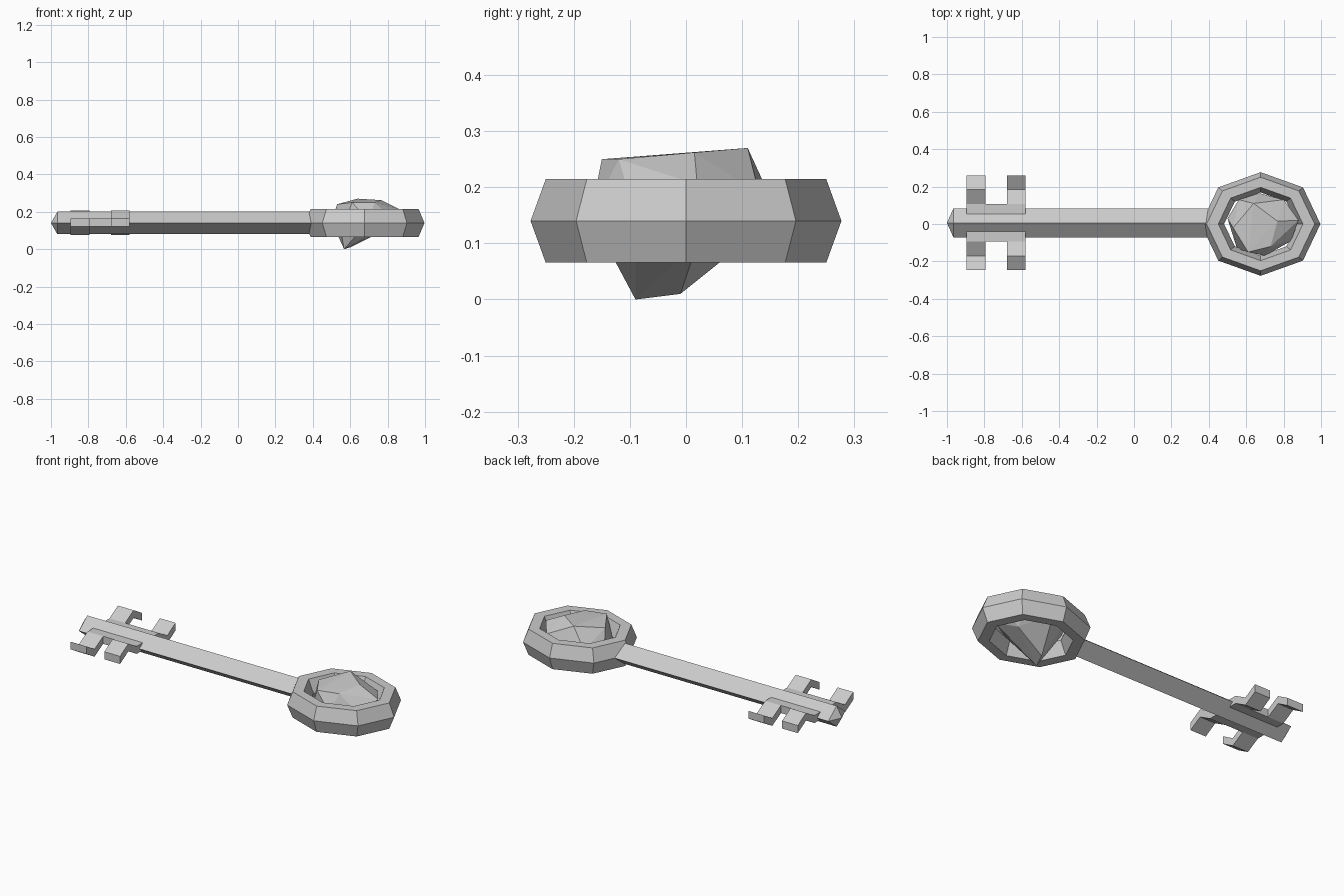
import bpy, bmesh
from math import sin, cos, pi

cube = bpy.data.objects.get("Cube")
if cube:
    bpy.data.objects.remove(cube)

GREY = (0.6, 0.6, 0.6, 1)
metal = bpy.data.materials.new("light_grey")
metal.use_nodes = True
metal.diffuse_color = GREY
metal.node_tree.nodes["Principled BSDF"].inputs["Base Color"].default_value = GREY

MID = 0.14       # height of the key's middle plane
MID_Y = 0.006    # centre line of the shaft


def finish(name, bm):
    bmesh.ops.recalc_face_normals(bm, faces=bm.faces)
    mesh = bpy.data.meshes.new(name)
    bm.to_mesh(mesh)
    bm.free()
    mesh.materials.append(metal)
    obj = bpy.data.objects.new(name, mesh)
    bpy.context.collection.objects.link(obj)
    return obj


def skin(bm, loops, closed=False):
    """Join matching vertex loops with quads."""
    pairs = list(zip(loops, loops[1:]))
    if closed:
        pairs.append((loops[-1], loops[0]))
    for a, b in pairs:
        for i in range(len(a)):
            j = (i + 1) % len(a)
            bm.faces.new((a[i], a[j], b[j], b[i]))


# Shaft: diamond section with a shallow pyramid tip
bm = bmesh.new()
ends = [[bm.verts.new((x, MID_Y + 0.077 * cos(k * pi / 2), MID + 0.06 * sin(k * pi / 2)))
         for k in range(4)] for x in (-0.966, 0.44)]
skin(bm, ends)
tip = bm.verts.new((-1, MID_Y, MID))
for k in range(4):
    bm.faces.new((ends[0][k], ends[0][(k + 1) % 4], tip))
bm.faces.new(ends[1])
finish("shaft", bm)

# Bow: eight-sided oval ring with a six-sided section
bm = bmesh.new()
rings = []
for i in range(8):
    a = i * pi / 4
    loop = []
    for k in range(6):
        r = 0.223 + 0.054 * cos(k * pi / 3)
        loop.append(bm.verts.new((0.677 + r * 1.155 * cos(a), r * sin(a),
                                  MID + 0.086 * sin(k * pi / 3))))
    rings.append(loop)
skin(bm, rings, closed=True)
finish("bow_ring", bm)

# Gem: rough faceted stone
GEM = [(0.64, 0.11, 0.27), (0.767, 0.015, 0.262), (0.73, -0.12, 0.25),
       (0.61, -0.15, 0.25), (0.53, -0.02, 0.24), (0.80, 0.13, 0.19),
       (0.88, 0.02, 0.205), (0.84, -0.09, 0.15), (0.70, -0.17, 0.15),
       (0.55, -0.13, 0.10), (0.50, 0.03, 0.15), (0.56, 0.13, 0.16),
       (0.67, 0.165, 0.15), (0.567, -0.09, 0.0), (0.60, -0.01, 0.01),
       (0.78, 0.02, 0.10)]
bm = bmesh.new()
for p in GEM:
    bm.verts.new(p)
hull = bmesh.ops.convex_hull(bm, input=bm.verts)
bmesh.ops.delete(bm, geom=[v for v in bm.verts if not v.link_faces], context='VERTS')
finish("gem", bm)


# Bits: strips bent up or down at the middle, joined by a bar along the shaft
def strip(name, x0, x1, path):
    bm = bmesh.new()
    loops = [[bm.verts.new((x, MID_Y + y, MID + 0.002 + z + t))
              for x, t in ((x0, -0.022), (x1, -0.022), (x1, 0.022), (x0, 0.022))]
             for y, z in path]
    skin(bm, loops)
    bm.faces.new(loops[0])
    bm.faces.new(loops[-1])
    finish(name, bm)


for side, s in (("back", 1), ("front", -1)):
    strip(side + "_bar", -0.895, -0.58, [(s * 0.02, 0), (s * 0.1, 0)])
    for place, x0, bend in (("outer", -0.895, s), ("inner", -0.68, -s)):
        strip(f"{side}_{place}_tooth", x0, x0 + 0.1,
              [(s * 0.1, 0), (s * 0.178, bend * 0.044), (s * 0.253, 0)])
